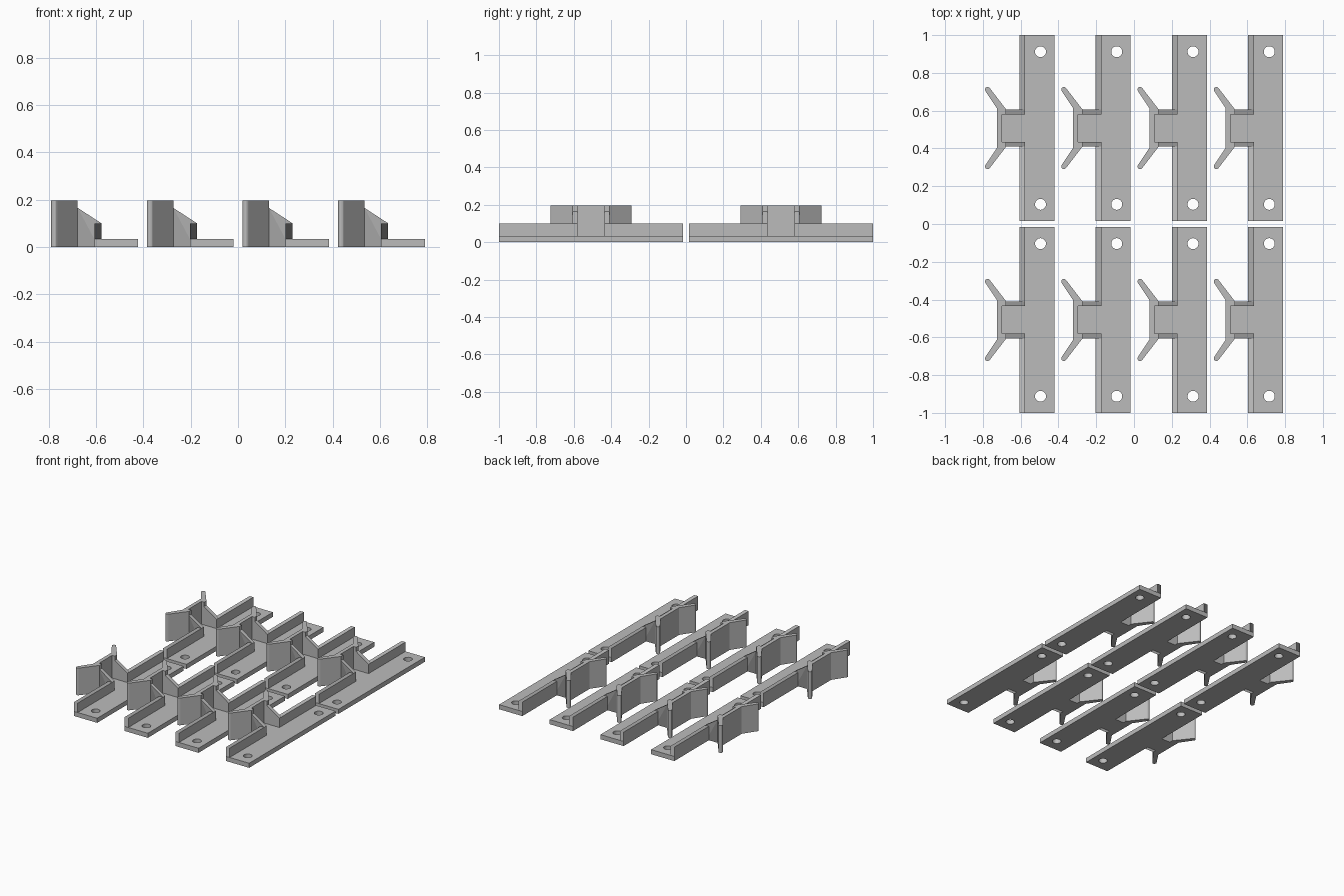
import bpy, bmesh, math

if "Cube" in bpy.data.objects:
    bpy.data.objects.remove(bpy.data.objects["Cube"])

grey = bpy.data.materials.new("light grey plastic")
grey.diffuse_color = (0.5, 0.5, 0.5, 1)
grey.use_nodes = True
grey.node_tree.nodes["Principled BSDF"].inputs["Base Color"].default_value = grey.diffuse_color

HALF = 0.492      # half length of a strip
RIB_IN, RIB_OUT = 0.073, 0.099
BASE_T, WALL_H, TOP = 0.033, 0.1, 0.196


def prism(name, loops, depth, to3d):
    """Fill closed 2D loops (outline, then holes) and extrude them by depth."""
    bm = bmesh.new()
    for pts in loops:
        vs = [bm.verts.new((u, v, 0)) for u, v in pts]
        for a, b in zip(vs, vs[1:] + vs[:1]):
            bm.edges.new((a, b))
    bmesh.ops.triangle_fill(bm, use_beauty=True, edges=bm.edges[:])
    ext = bmesh.ops.extrude_face_region(bm, geom=bm.faces[:])
    top = [g for g in ext["geom"] if isinstance(g, bmesh.types.BMVert)]
    bmesh.ops.translate(bm, verts=top, vec=(0, 0, depth))
    for v in bm.verts:
        v.co = to3d(*v.co)
    bmesh.ops.dissolve_limit(bm, angle_limit=0.001, verts=bm.verts[:], edges=bm.edges[:])
    bmesh.ops.recalc_face_normals(bm, faces=bm.faces[:])
    me = bpy.data.meshes.new(name)
    bm.to_mesh(me)
    bm.free()
    me.materials.append(grey)
    return me


def arc(cx, cy, r, start, end, n):
    return [(cx + r * math.cos(start + (end - start) * i / n),
             cy + r * math.sin(start + (end - start) * i / n)) for i in range(n + 1)]


def flat(x, y, z):
    return (x, y, z)


def mirror_loop(half):
    """Close an upper half outline with its reflection in y."""
    return half + [(x, -y) for x, y in reversed(half)]


# Base strip with two screw holes and a tongue under the cradle
outline = mirror_loop([(-0.092, RIB_IN), (0, RIB_IN), (0, HALF), (0.185, HALF)])
holes = [arc(0.112, s * 0.404, 0.029, 0, math.tau, 24)[:-1] for s in (1, -1)]
base = prism("base_strip", [outline] + holes, BASE_T, flat)

# Cradle back plate with two flared, round-tipped prongs
a = math.radians(213)
half = [(-0.119, 0.105)] + arc(-0.168, 0.2035, 0.014, a, a - math.pi, 7)
half += [(-0.070, RIB_OUT), (-0.070, RIB_IN), (-0.092, RIB_IN)]
cradle = prism("cradle_prongs", [mirror_loop(half)], TOP, flat)

# Upright wall along the strip, and the sloped rib, one of each per side
wall_pts = [(0, BASE_T), (0.03, BASE_T), (0.03, WALL_H), (0, WALL_H)]
rib_pts = [(-0.070, 0), (0, 0), (0, BASE_T), (0.03, BASE_T), (0.03, WALL_H), (-0.070, 0.165)]
parts = [("base_strip", base), ("cradle_prongs", cradle)]
for side, s in (("left", -1), ("right", 1)):
    parts.append((side + "_wall", prism("wall", [wall_pts], HALF - RIB_OUT,
                  lambda u, v, w, s=s: (u, s * (RIB_OUT + w), v))))
    parts.append((side + "_rib", prism("rib", [rib_pts], RIB_OUT - RIB_IN,
                  lambda u, v, w, s=s: (u, s * (RIB_IN + w), v))))

# Four columns and two rows of identical brackets
for col in range(4):
    for row in (-1, 1):
        for name, me in parts:
            ob = bpy.data.objects.new(name, me)
            ob.location = (-0.607 + col * 0.4037, row * 0.508, 0)
            bpy.context.collection.objects.link(ob)
